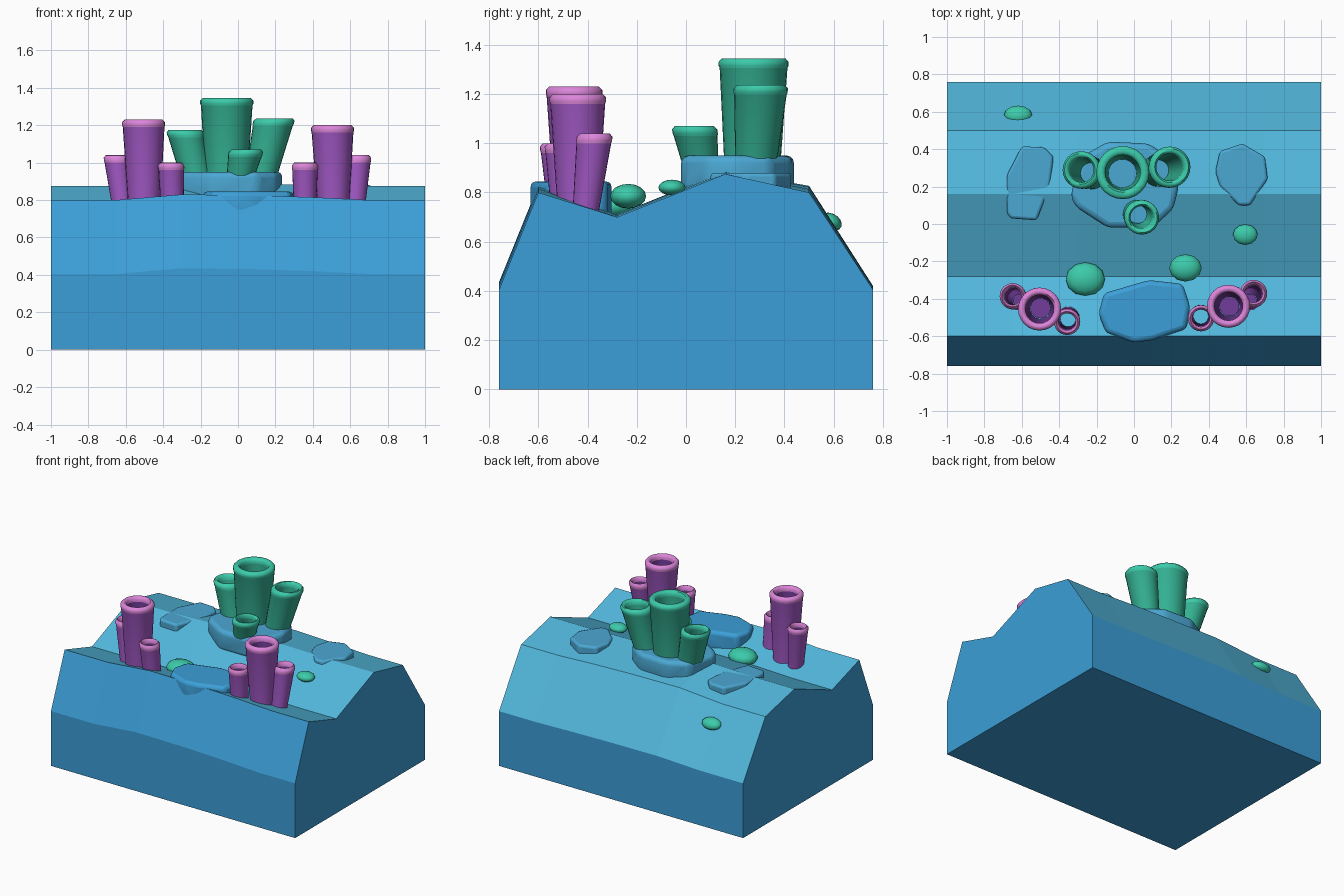
import bpy, bmesh, math
from mathutils import Vector

if "Cube" in bpy.data.objects:
    bpy.data.objects.remove(bpy.data.objects["Cube"])


def material(name, hex_code):
    def lin(c):
        return c / 12.92 if c <= 0.04045 else ((c + 0.055) / 1.055) ** 2.4
    m = bpy.data.materials.new(name)
    rgb = [lin(int(hex_code[i:i + 2], 16) / 255) for i in (0, 2, 4)]
    m.diffuse_color = (*rgb, 1)
    m.use_nodes = True
    m.node_tree.nodes["Principled BSDF"].inputs["Base Color"].default_value = m.diffuse_color
    return m


BLUE = material("deep blue stone", "3C9FD8")
CYAN = material("cyan seabed", "53B9DE")
ROCK = material("pale blue rock", "4BA8D4")
PURPLE = material("purple tube", "A45AC8")
PINK = material("pink rim", "DC86DA")
PLUM = material("plum hollow", "743C9C")
GREEN = material("green tube", "34B193")
MINT = material("mint green", "3CCBAA")


def make_object(name, bm, mats, smooth=None):
    bmesh.ops.recalc_face_normals(bm, faces=bm.faces)
    me = bpy.data.meshes.new(name)
    bm.to_mesh(me)
    bm.free()
    ob = bpy.data.objects.new(name, me)
    bpy.context.collection.objects.link(ob)
    for m in mats:
        me.materials.append(m)
    if smooth:
        bpy.ops.object.select_all(action='DESELECT')
        ob.select_set(True)
        bpy.context.view_layer.objects.active = ob
        bpy.ops.object.shade_smooth_by_angle(angle=math.radians(smooth))
    return ob


# Seabed block: a profile swept along x, with a gentle swell in the middle
def seabed():
    profile = [(-.76, 0, 0), (-.76, .405, 1), (-.6, .80, 1), (-.28, .70, .4),
               (.16, .875, .4), (.5, .80, .9), (.76, .405, .5), (.76, 0, 0)]
    swell = [(-1, 0), (-.65, 0), (-.3, .03), (.1, .025), (.4, .015), (.7, 0), (1, 0)]
    bm = bmesh.new()
    rows = [[bm.verts.new((x, y, z + s * k)) for y, z, k in profile] for x, s in swell]
    n = len(profile)
    for a, b in zip(rows, rows[1:]):
        for i in range(n):
            j = (i + 1) % n
            f = bm.faces.new((a[i], a[j], b[j], b[i]))
            f.material_index = 1 if 2 <= i <= 5 else 0
    bm.faces.new(rows[0])
    bm.faces.new(rows[-1])
    make_object("seabed_block", bm, [BLUE, CYAN])


# Flat-topped rock: extruded outline with softened edges
def rock(name, outline, low, high, mat, bevel):
    bm = bmesh.new()
    base = bm.faces.new([bm.verts.new((x, y, low)) for x, y in outline])
    top = bmesh.ops.extrude_face_region(bm, geom=[base])["geom"]
    for v in top:
        if isinstance(v, bmesh.types.BMVert):
            v.co.z = high
    ob = make_object(name, bm, [mat])
    mod = ob.modifiers.new("soft_edges", 'BEVEL')
    mod.width = bevel
    mod.segments = 3
    mod.limit_method = 'ANGLE'
    mod.angle_limit = math.radians(20)
    bpy.ops.object.select_all(action='DESELECT')
    ob.select_set(True)
    bpy.context.view_layer.objects.active = ob
    bpy.ops.object.shade_smooth_by_angle(angle=math.radians(35))


# Tube sponge: level rings lofted from base to mouth, rounded rim, hollow inside
def tube(name, base, top, r0, r1, mats, floor=False, sides=24):
    base, top = Vector(base), Vector(top)
    h = top.z - base.z
    ri = r1 * .66
    rings = [(r0, 0), (r1 * .97, h - .04), (r1, h - .03), (r1, h - .014), (r1 - .013, h),
             (ri + .012, h), (ri, h - .014), (ri, h - .035), (r0 * .66, .02)]
    bm = bmesh.new()
    loops = []
    for r, z in rings:
        c = base.lerp(top, z / h)
        loops.append([bm.verts.new((c.x + r * math.cos(t), c.y + r * math.sin(t), c.z))
                      for t in (2 * math.pi * i / sides for i in range(sides))])
    for k, (a, b) in enumerate(zip(loops, loops[1:])):
        for i in range(sides):
            j = (i + 1) % sides
            f = bm.faces.new((a[i], a[j], b[j], b[i]))
            f.material_index = 0 if k == 0 else (2 if k == 7 else 1)
    for i in range(sides):
        j = (i + 1) % sides
        bm.faces.new((loops[-1][i], loops[-1][j], loops[0][j], loops[0][i]))
    if floor:
        f = bm.faces.new([bm.verts.new(v.co + Vector((0, 0, .1))) for v in loops[-1]])
        f.material_index = 2
    make_object(name, bm, mats, 50)


# Squashed ball growing on the seabed
def blob(name, loc, size, tilt=0):
    bm = bmesh.new()
    bmesh.ops.create_uvsphere(bm, u_segments=12, v_segments=8, radius=1)
    bmesh.ops.scale(bm, vec=size, verts=bm.verts)
    ob = make_object(name, bm, [MINT], 60)
    ob.location = loc
    ob.rotation_euler.x = tilt


seabed()

rock("centre_rock", [(-.34, .15), (-.31, .09), (-.14, -.02), (.1, -.02), (.21, .08),
                     (.24, .2), (.21, .34), (.08, .43), (-.14, .44), (-.28, .36)],
     .80, .95, ROCK, .03)
rock("front_rock", [(-.19, -.48), (-.16, -.37), (.08, -.30), (.26, -.32), (.3, -.44),
                    (.28, -.56), (.1, -.62), (0, -.635), (-.15, -.58)],
     .69, .845, BLUE, .025)
rock("left_rock", [(-.68, .26), (-.68, .06), (-.66, .03), (-.52, .02), (-.45, .2),
                   (-.43, .36), (-.48, .41), (-.6, .415)], .77, .875, ROCK, .015)
rock("right_rock", [(.435, .28), (.46, .2), (.56, .10), (.62, .10), (.715, .24),
                    (.70, .36), (.58, .43), (.46, .39)], .77, .88, ROCK, .015)

purple = [PURPLE, PINK, PLUM]
tube("left_purple_tall", (-.5, -.45, .70), (-.505, -.455, 1.23), .082, .115, purple, True)
tube("left_purple_outer", (-.61, -.41, .70), (-.65, -.385, 1.04), .052, .07, purple, True)
tube("left_purple_inner", (-.35, -.50, .72), (-.358, -.525, 1.0), .06, .07, purple)
tube("right_purple_tall", (.51, -.44, .70), (.505, -.44, 1.2), .08, .115, purple, True)
tube("right_purple_outer", (.62, -.41, .70), (.64, -.37, 1.04), .052, .073, purple, True)
tube("right_purple_inner", (.358, -.49, .72), (.358, -.505, 1.0), .058, .07, purple)

green = [GREEN, MINT, GREEN]
tube("green_tall", (-.062, .27, .93), (-.06, .275, 1.345), .115, .142, green)
tube("green_left", (-.225, .27, .93), (-.285, .29, 1.175), .085, .1, green)
tube("green_right", (.125, .285, .93), (.195, .305, 1.237), .085, .11, green)
tube("green_front", (.015, .055, .93), (.045, .033, 1.07), .075, .092, green)

blob("ball_left", (-.26, -.295, .745), (.105, .09, .055))
blob("ball_middle", (.275, -.235, .785), (.087, .073, .05))
blob("ball_right", (.595, -.057, .82), (.066, .055, .032))
blob("ball_back", (-.62, .585, .68), (.075, .05, .036), -.4)
